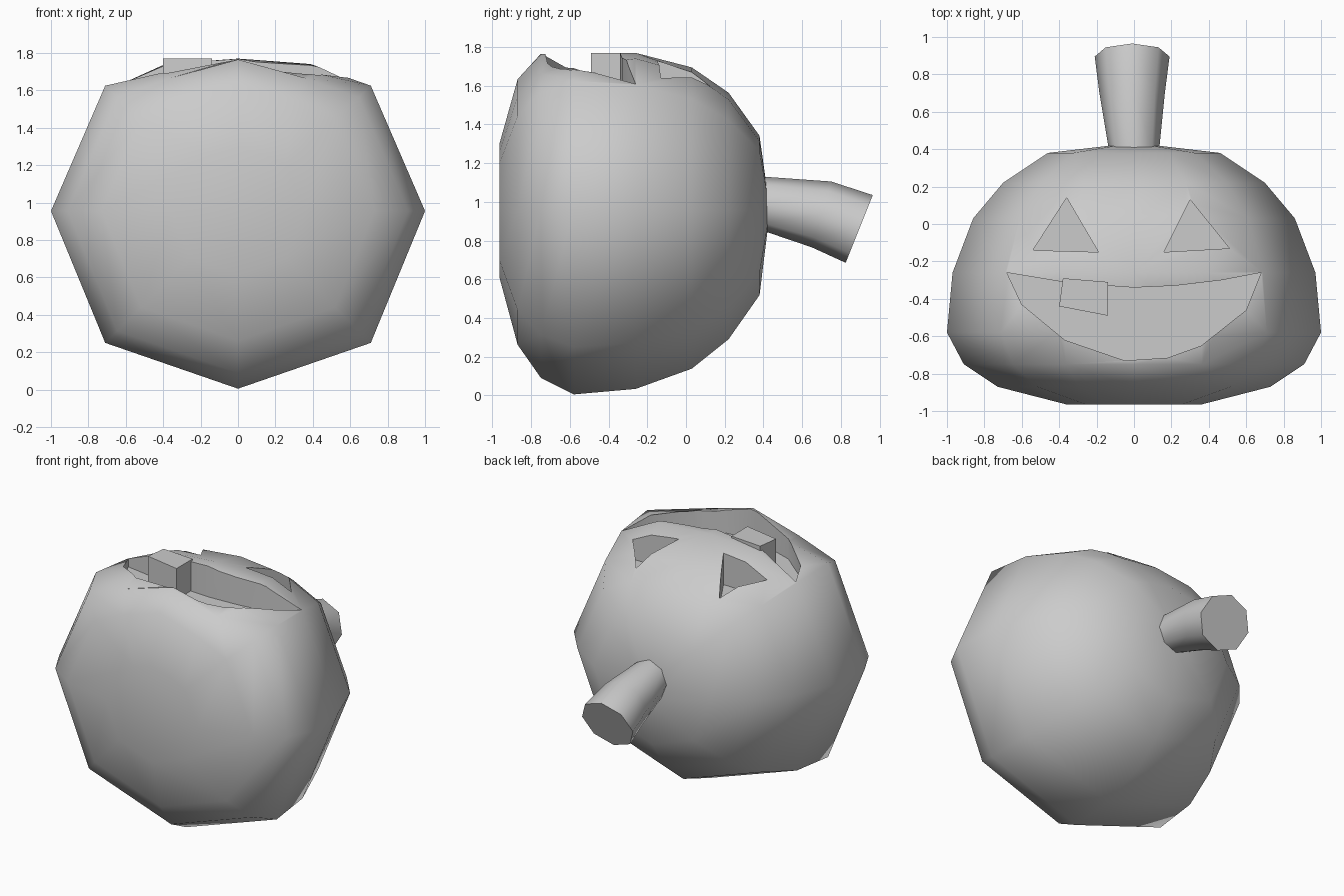
import bpy, bmesh, math
from mathutils import Vector

cube = bpy.data.objects.get("Cube")
if cube:
    bpy.data.objects.remove(cube)

grey = bpy.data.materials.new("plain grey")
grey.use_nodes = True
grey.diffuse_color = (0.6, 0.6, 0.6, 1)
grey.node_tree.nodes["Principled BSDF"].inputs["Base Color"].default_value = (0.6, 0.6, 0.6, 1)


def loft(name, rings):
    """Skin a list of equal rings of points and cap both ends."""
    bm = bmesh.new()
    loops = [[bm.verts.new(p) for p in ring] for ring in rings]
    n = len(loops[0])
    for a, b in zip(loops, loops[1:]):
        for i in range(n):
            j = (i + 1) % n
            bm.faces.new((a[i], a[j], b[j], b[i]))
    bm.faces.new(loops[0])
    bm.faces.new(loops[-1])
    bmesh.ops.recalc_face_normals(bm, faces=bm.faces)
    mesh = bpy.data.meshes.new(name)
    bm.to_mesh(mesh)
    bm.free()
    mesh.materials.append(grey)
    obj = bpy.data.objects.new(name, mesh)
    bpy.context.collection.objects.link(obj)
    return obj


def prism(name, outline, low, high):
    return loft(name, [[(x, y, z) for x, y in outline] for z in (low, high)])


def smooth(obj, degrees):
    bpy.ops.object.select_all(action='DESELECT')
    obj.select_set(True)
    bpy.context.view_layer.objects.active = obj
    bpy.ops.object.shade_smooth_by_angle(angle=math.radians(degrees))


# Body: eight-sided pumpkin lying on its back: (y, radius, crown height, cheek height)
CENTRE = 0.955
profile = [(-0.965, 0.36, 0.95, 0.83), (-0.87, 0.73, 0.93, 0.81),
           (-0.75, 0.91, 0.89, 0.78), (-0.58, 1.0, 0.81, 0.74),
           (-0.26, 0.97, 0.84, 0.81), (0.03, 0.86, 0.86, 0.82),
           (0.22, 0.70, 0.87, 0.82), (0.38, 0.46, 0.84, 0.78),
           (0.42, 0.12, 0.84, 0.78)]


def body_ring(y, r, crown, cheek):
    half = [(0, -0.95), (0.71, -0.705), (1, 0), (0.71, 0.67), (0.4, cheek)]
    whole = half + [(0, crown)] + [(-x, z) for x, z in reversed(half[1:])]
    return [(x * r, y, CENTRE + z * r) for x, z in whole]


body = loft("pumpkin_body", [body_ring(*row) for row in profile])

# Carved mouth and eyes, cut with flat-floored prisms
mouth = [(-0.68, -0.26), (-0.6, -0.43), (-0.37, -0.62), (-0.05, -0.73),
         (0.18, -0.715), (0.36, -0.65), (0.6, -0.46), (0.68, -0.26),
         (0.47, -0.3), (0.22, -0.33), (0, -0.34), (-0.14, -0.33), (-0.38, -0.31)]
right_eye = [(-0.54, -0.14), (-0.19, -0.15), (-0.36, 0.14)]
left_eye = [(0.16, -0.15), (0.51, -0.13), (0.3, 0.13)]
for name, outline, floor in (("mouth_cutter", mouth, 1.55),
                             ("right_eye_cutter", right_eye, 1.5),
                             ("left_eye_cutter", left_eye, 1.5)):
    cutter = prism(name, outline, floor, 2.0)
    cutter.hide_render = True
    cut = body.modifiers.new(name, 'BOOLEAN')
    cut.operation = 'DIFFERENCE'
    cut.solver = 'EXACT'
    cut.object = cutter
    bpy.context.view_layer.objects.active = body
    bpy.ops.object.modifier_apply(modifier=name)
    bpy.data.objects.remove(cutter)
smooth(body, 50)

# Single tooth hanging from the upper lip
tooth = prism("tooth", [(-0.38, -0.29), (-0.14, -0.31), (-0.14, -0.49), (-0.4, -0.44)],
              1.54, 1.77)
smooth(tooth, 30)

# Stem: flaring eight-sided stalk with a slanted end, given by (centre, radii, slant)
stem_rings = []
for x, y, z, rx, rz, slant in ((0, 0.40, 0.99, 0.135, 0.14, 0),
                               (-0.01, 0.70, 0.935, 0.175, 0.17, 0.05),
                               (-0.01, 0.895, 0.86, 0.2, 0.175, 0.07)):
    ring = []
    for i in range(8):
        a = math.tau * i / 8
        ring.append(Vector((x + rx * math.cos(a), y + slant * math.sin(a),
                            z + rz * math.sin(a))))
    stem_rings.append(ring)
stem = loft("stem", stem_rings)
smooth(stem, 50)
